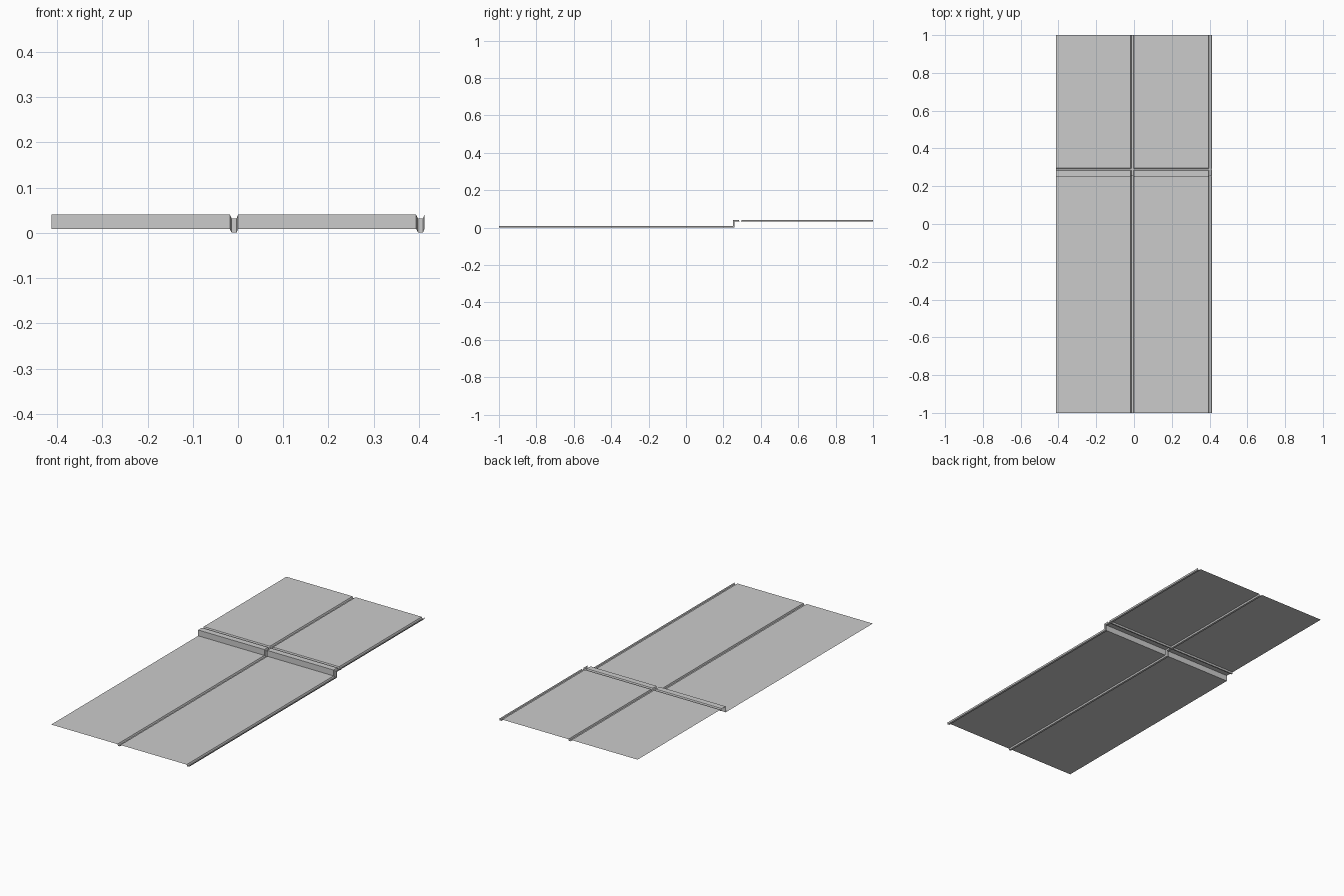
import bpy, bmesh

if "Cube" in bpy.data.objects:
    bpy.data.objects.remove(bpy.data.objects["Cube"])

W = 0.412      # width of one panel
D = 0.008      # groove depth

# Across the panel: (x, recessed) - flat sheet, then a groove at the right edge
across = [(-W, 0), (-0.018, 0), (-0.014, 1), (-0.003, 1), (0.0, 0)]

# Along the panel: (y, z, recess direction y, recess direction z, recessed)
along = [
    (-1.0, 0.0085, 0, -1, 0),
    (0.25, 0.0085, 1, -1, 0),    # foot of the riser
    (0.25, 0.040, 1, -1, 0),     # top of the riser
    (0.282, 0.040, 0, -1, 0),
    (0.286, 0.040, 0, -1, 1),    # cross groove
    (0.293, 0.040, 0, -1, 1),
    (0.297, 0.040, 0, -1, 0),
    (1.0, 0.040, 0, -1, 0),
]

# Stepped sheet panel with recessed seams
bm = bmesh.new()
rows = []
for y, z, dy, dz, cross in along:
    row = []
    for x, seam in across:
        d = D * max(seam, cross)
        row.append(bm.verts.new((x, y + dy * d, max(0, z + dz * d))))
    rows.append(row)
for a, b in zip(rows, rows[1:]):
    for i in range(len(across) - 1):
        bm.faces.new((a[i], a[i + 1], b[i + 1], b[i]))
mesh = bpy.data.meshes.new("stepped_panel")
bm.to_mesh(mesh)
bm.free()
panel = bpy.data.objects.new("stepped_panel", mesh)
bpy.context.collection.objects.link(panel)

# Repeat the panel side by side
arr = panel.modifiers.new("side_by_side", 'ARRAY')
arr.count = 2
arr.use_relative_offset = False
arr.use_constant_offset = True
arr.constant_offset_displace = (W, 0, 0)
arr.use_merge_vertices = True
arr.merge_threshold = 0.0005
